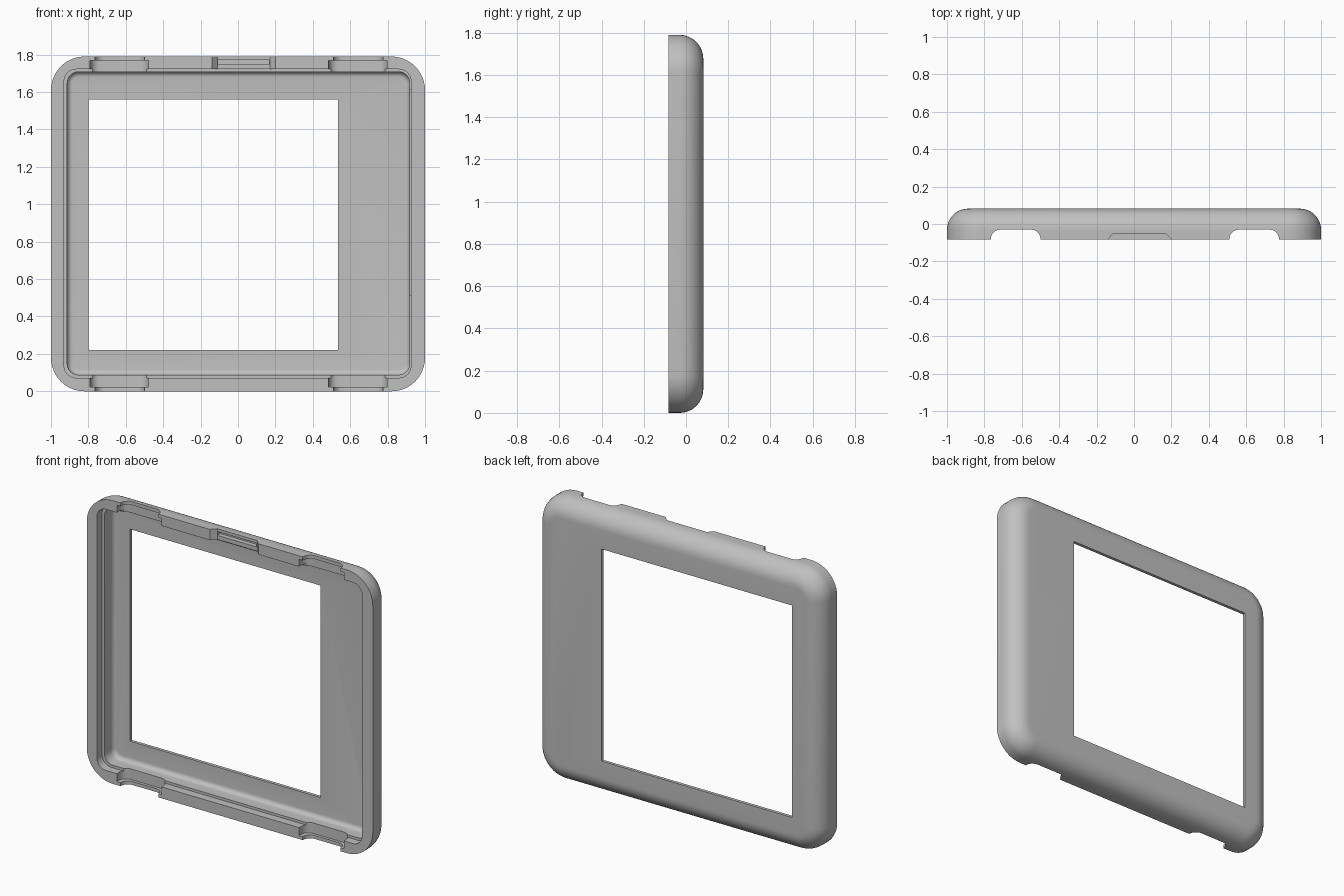
import bpy, bmesh
from math import sin, cos, pi, radians

old = bpy.data.objects.get("Cube")
if old:
    bpy.data.objects.remove(old, do_unlink=True)

W, H, D = 1.0, 1.79, 0.082      # half width, height, half depth
FILLET = 0.113

grey = bpy.data.materials.new("light grey plastic")
grey.use_nodes = True
colour = (0.53, 0.53, 0.53, 1)
grey.diffuse_color = colour
grey.node_tree.nodes["Principled BSDF"].inputs["Base Color"].default_value = colour


def rounded_rect(x0, x1, z0, z1, r, steps=12):
    """Outline of a rectangle with rounded corners."""
    corners = [(x1 - r, z1 - r), (x0 + r, z1 - r), (x0 + r, z0 + r), (x1 - r, z0 + r)]
    return [(cx + r * cos(a), cz + r * sin(a))
            for i, (cx, cz) in enumerate(corners)
            for a in [(i + k / steps) * pi / 2 for k in range(steps + 1)]]


def loft(name, rings):
    """Closed solid through rings of 3D points."""
    bm = bmesh.new()
    loops = [[bm.verts.new(p) for p in ring] for ring in rings]
    n = len(loops[0])
    for a, b in zip(loops, loops[1:]):
        for i in range(n):
            j = (i + 1) % n
            bm.faces.new((a[i], a[j], b[j], b[i]))
    bm.faces.new(loops[0])
    bm.faces.new(loops[-1])
    bmesh.ops.recalc_face_normals(bm, faces=bm.faces)
    mesh = bpy.data.meshes.new(name)
    bm.to_mesh(mesh)
    bm.free()
    mesh.materials.append(grey)
    ob = bpy.data.objects.new(name, mesh)
    bpy.context.collection.objects.link(ob)
    return ob


def tray(name, x0, x1, z0, z1, r, profile):
    """Rounded rectangle swept along (inset, y) steps."""
    return loft(name, [[(x, y, z) for x, z in
                        rounded_rect(x0 + d, x1 - d, z0 + d, z1 - d, r - d)]
                       for d, y in profile])


def box(name, x0, x1, y0, y1, z0, z1):
    outline = [(x0, z0), (x1, z0), (x1, z1), (x0, z1)]
    return loft(name, [[(x, y, z) for x, z in outline] for y in (y0, y1)])


def prism(name, outline, z0, z1):
    return loft(name, [[(x, y, z) for x, y in outline] for z in (z0, z1)])


def notch(x0, x1, y1, r, steps=8):
    """Notch outline, open to the front, with rounded inner corners."""
    pts = [(x0, -0.2), (x1, -0.2)]
    for cx, start in ((x1 - r, 0), (x0 + r, pi / 2)):
        pts += [(cx + r * cos(start + k / steps * pi / 2),
                 y1 - r + r * sin(start + k / steps * pi / 2)) for k in range(steps + 1)]
    return pts


def fillet(r, y, start, steps=12):
    """Quarter-round steps ending at depth y."""
    return [(start + r * (1 - cos(k / steps * pi / 2)),
             y - r + r * sin(k / steps * pi / 2)) for k in range(steps + 1)]


# Outer body with a rounded back edge
body = tray("frame_shell", -W, W, 0, H, 0.18, [(0, -D)] + fillet(FILLET, D, 0))

# Interior: wide lip at the opening, then a slightly narrower cavity
cutters = [
    tray("lip_cutter", -0.93, 0.925, 0.072, 1.722, 0.065, [(0, -0.2), (0, -0.03)]),
    tray("cavity_cutter", -0.913, 0.918, 0.088, 1.708, 0.06,
         [(0, -0.15)] + fillet(0.028, 0.062, 0, 6)),
    box("window_cutter", -0.798, 0.535, -0.3, 0.3, 0.22, 1.56),
    box("side_pocket_cutter", 0.85, 0.952, -0.06, 0.04, 0.515, 1.61),
]

# Clip notches through the top and bottom walls, wider on the inside
for x0, x1 in ((-0.765, -0.5), (0.51, 0.775)):
    for out0, out1, in0, in1 in ((-0.1, 0.12, 0.022, 0.13),
                                 (H - 0.12, H + 0.1, H - 0.13, H - 0.022)):
        cutters.append(prism("clip_notch_cutter", notch(x0, x1, -0.03, 0.05), out0, out1))
        cutters.append(prism("clip_recess_cutter",
                             notch(x0 - 0.025, x1 + 0.022, -0.012, 0.05), in0, in1))

# Tapered latch notch with a narrow slot in the top wall
cutters.append(prism("latch_notch_cutter",
                     [(-0.17, -0.115), (0.23, -0.115), (0.17, -0.05), (-0.11, -0.05)],
                     1.68, H + 0.1))
cutters.append(box("latch_slot_cutter", -0.11, 0.165, -0.1, -0.02, 1.748, 1.772))

# Apply the cuts and discard the cutters
for c in cutters:
    m = body.modifiers.new(c.name, 'BOOLEAN')
    m.operation, m.solver, m.object = 'DIFFERENCE', 'EXACT', c
    c.hide_render = True
bpy.context.view_layer.update()
result = bpy.data.meshes.new_from_object(
    body.evaluated_get(bpy.context.evaluated_depsgraph_get()))
body.modifiers.clear()
body.data = result
for c in cutters:
    bpy.data.objects.remove(c, do_unlink=True)

# Smooth rounded edges, keep cut edges crisp
bpy.ops.object.select_all(action='DESELECT')
body.select_set(True)
bpy.context.view_layer.objects.active = body
bpy.ops.object.shade_smooth_by_angle(angle=radians(30))
